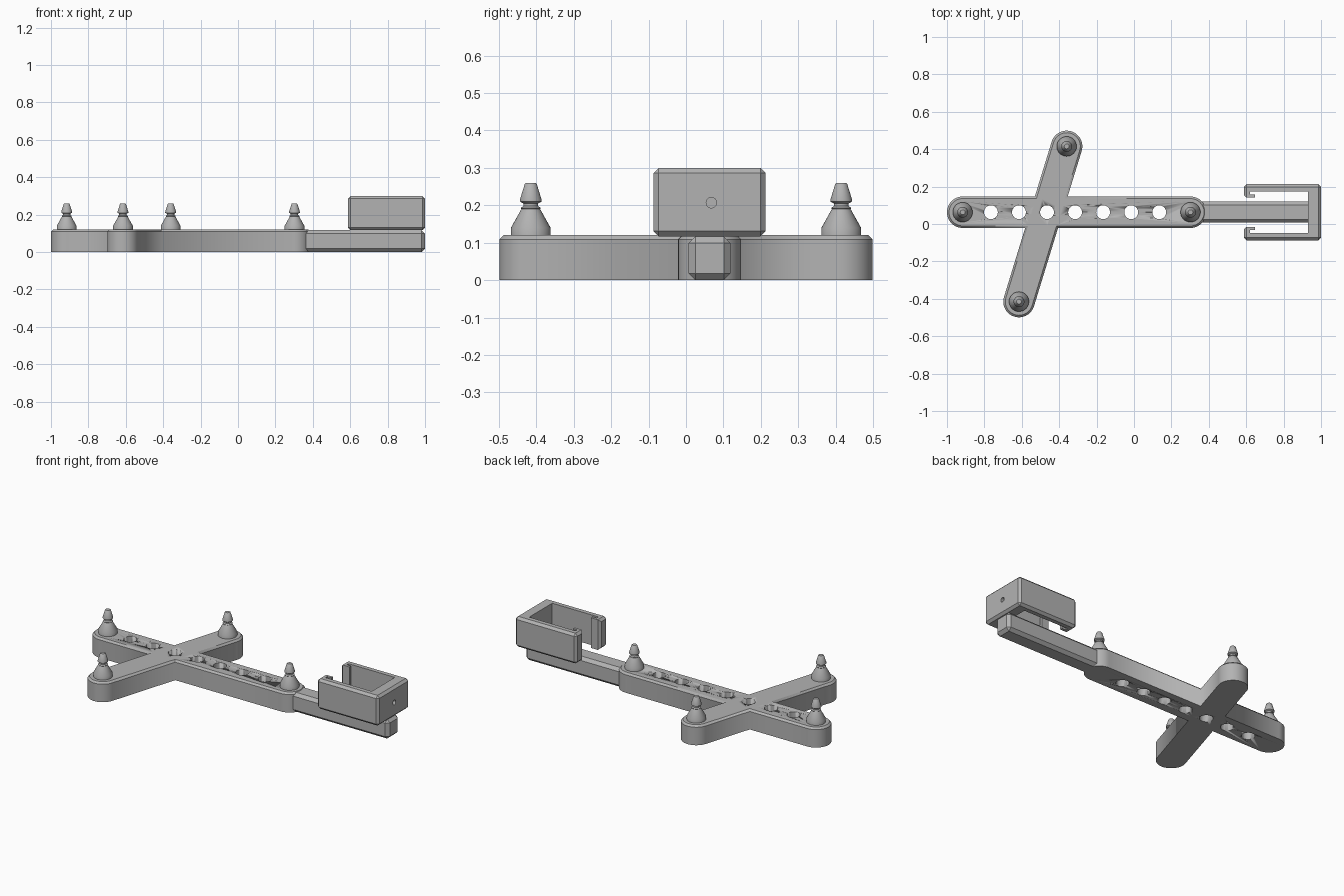
import bpy, bmesh, math
from mathutils import Vector

old = bpy.data.objects.get("Cube")
if old:
    bpy.data.objects.remove(old, do_unlink=True)

grey = bpy.data.materials.new("plain grey")
grey.use_nodes = True
colour = (0.45, 0.45, 0.45, 1)
grey.diffuse_color = colour
grey.node_tree.nodes["Principled BSDF"].inputs["Base Color"].default_value = colour

MID_Y = 0.063      # centre line of the long bar, arm and clip
BAR_TOP = 0.12
BAR_R = 0.084


def finish(name, bm, smooth=True):
    bmesh.ops.recalc_face_normals(bm, faces=bm.faces)
    mesh = bpy.data.meshes.new(name)
    bm.to_mesh(mesh)
    bm.free()
    mesh.materials.append(grey)
    obj = bpy.data.objects.new(name, mesh)
    bpy.context.collection.objects.link(obj)
    if smooth:
        bpy.ops.object.select_all(action="DESELECT")
        obj.select_set(True)
        bpy.context.view_layer.objects.active = obj
        bpy.ops.object.shade_smooth_by_angle(angle=math.radians(30))
    return obj


def prism(points, z0, z1):
    bm = bmesh.new()
    base = bm.faces.new([bm.verts.new((x, y, z0)) for x, y in points])
    out = bmesh.ops.extrude_face_region(bm, geom=[base], use_keep_orig=True)
    verts = [g for g in out["geom"] if isinstance(g, bmesh.types.BMVert)]
    bmesh.ops.translate(bm, verts=verts, vec=(0, 0, z1 - z0))
    bmesh.ops.recalc_face_normals(bm, faces=bm.faces)
    return bm


def chamfer(bm, edges, size):
    bmesh.ops.bevel(bm, geom=edges, offset=size, offset_type="OFFSET",
                    segments=1, affect="EDGES", clamp_overlap=True)


def capsule_bar(name, a, b, steps=24):
    a, b = Vector(a), Vector(b)
    heading = math.atan2(b.y - a.y, b.x - a.x)
    points = []
    for centre, start in ((b, heading - math.pi / 2), (a, heading + math.pi / 2)):
        for i in range(steps + 1):
            t = start + math.pi * i / steps
            points.append((centre.x + BAR_R * math.cos(t), centre.y + BAR_R * math.sin(t)))
    bm = prism(points, 0, BAR_TOP)
    chamfer(bm, [e for e in bm.edges if all(v.co.z > BAR_TOP - 0.001 for v in e.verts)], 0.011)
    return finish(name, bm)


def boolean(obj, other, operation):
    mod = obj.modifiers.new(operation.lower(), "BOOLEAN")
    mod.operation = operation
    mod.solver = "EXACT"
    mod.object = other
    bpy.context.view_layer.objects.active = obj
    bpy.ops.object.modifier_apply(modifier=mod.name)
    bpy.data.objects.remove(other, do_unlink=True)


def lathe(name, profile, centre, steps=32):
    bm = bmesh.new()
    verts = [bm.verts.new((r, 0, z)) for r, z in profile]
    edges = [bm.edges.new(pair) for pair in zip(verts, verts[1:])]
    bmesh.ops.spin(bm, geom=verts + edges, cent=(0, 0, 0), axis=(0, 0, 1),
                   angle=math.tau, steps=steps)
    bmesh.ops.remove_doubles(bm, verts=bm.verts, dist=0.0001)
    bmesh.ops.translate(bm, verts=bm.verts, vec=(*centre, 0))
    return finish(name, bm)


# Crossed bars
bar_ends = [(-0.916, MID_Y), (0.302, MID_Y)]
cross_ends = [(-0.615, -0.415), (-0.36, 0.415)]
body = capsule_bar("crossed_bars", *bar_ends)
boolean(body, capsule_bar("cross_bar", *cross_ends), "UNION")

# Row of through holes in the long bar
holes = bmesh.new()
for i in range(7):
    made = bmesh.ops.create_cone(holes, cap_ends=True, segments=32, radius1=0.037,
                                 radius2=0.037, depth=0.4)
    bmesh.ops.translate(holes, verts=made["verts"], vec=(-0.765 + 0.15 * i, MID_Y, 0.06))
cutter = finish("hole_cutter", holes)
cutter.hide_render = True
boolean(body, cutter, "DIFFERENCE")

# Barbed pegs at the four bar ends
peg_profile = [(0, 0.11), (0.053, 0.11), (0.053, 0.14), (0.025, 0.19), (0.027, 0.193),
               (0.02, 0.198), (0.02, 0.205), (0.029, 0.21), (0.029, 0.215),
               (0.016, 0.257), (0.013, 0.26), (0, 0.26)]
for i, centre in enumerate(bar_ends + cross_ends):
    lathe(f"peg_{i + 1}", peg_profile, centre)

# Arm reaching out to the clip
arm = prism([(0.33, 0.007), (1, 0.007), (1, 0.119), (0.33, 0.119)], 0, 0.117)
chamfer(arm, arm.edges[:], 0.018)
finish("arm", arm, smooth=False)

# C-shaped clip with hooked tips
half = [(1, 0.15), (0.588, 0.15), (0.588, 0.078), (0.647, 0.078),
        (0.647, 0.094), (0.62, 0.094), (0.62, 0.11), (0.93, 0.11)]
outline = [(x, MID_Y + y) for x, y in half] + [(x, MID_Y - y) for x, y in reversed(half)]
clip = prism(outline, 0.117, 0.3)


def on_outside(v):
    y = abs(v.co.y - MID_Y)
    return v.co.x > 0.99 or v.co.x < 0.59 or y > 0.149


chamfer(clip, [e for e in clip.edges if all(on_outside(v) for v in e.verts)], 0.014)
clip_obj = finish("clip", clip, smooth=False)

# Countersunk hole through the clip's end wall
hole = bmesh.new()
bmesh.ops.create_cone(hole, cap_ends=True, segments=24, radius1=0.04, radius2=0.014, depth=0.06)
shank = bmesh.ops.create_cone(hole, cap_ends=True, segments=24, radius1=0.014,
                              radius2=0.014, depth=0.1)
bmesh.ops.translate(hole, verts=shank["verts"], vec=(0, 0, 0.07))
for v in hole.verts:
    v.co = Vector((v.co.z + 0.945, v.co.y + MID_Y + 0.005, v.co.x + 0.207))
cutter = finish("screw_cutter", hole, smooth=False)
cutter.hide_render = True
boolean(clip_obj, cutter, "DIFFERENCE")
